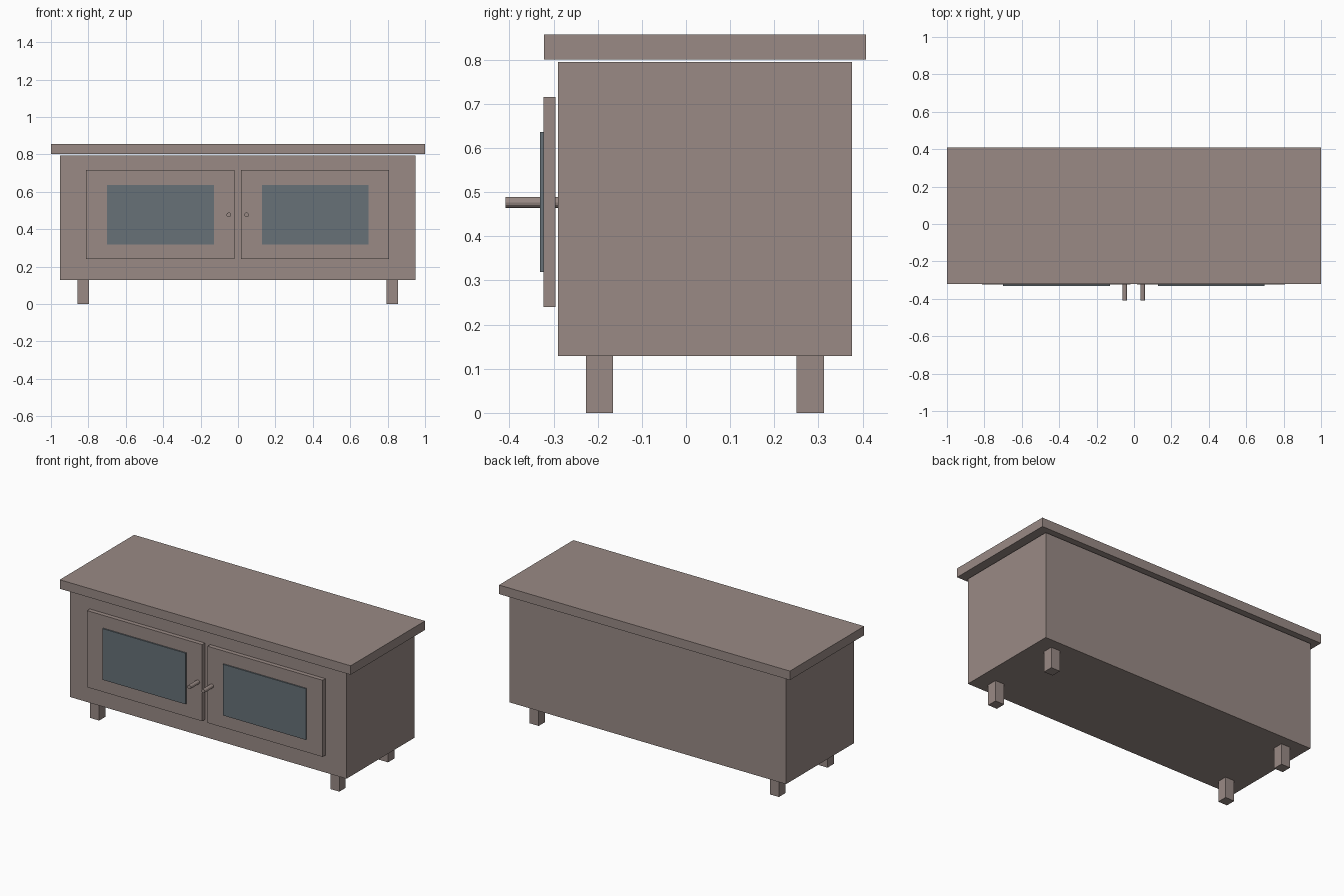
import bpy, math

if "Cube" in bpy.data.objects:
    bpy.data.objects.remove(bpy.data.objects["Cube"])


def material(name, rgb):
    m = bpy.data.materials.new(name)
    m.diffuse_color = (*rgb, 1.0)
    m.use_nodes = True
    m.node_tree.nodes["Principled BSDF"].inputs["Base Color"].default_value = m.diffuse_color
    return m


WOOD = material("grey brown wood", (0.32, 0.255, 0.235))
GLASS = material("blue grey glass", (0.135, 0.165, 0.185))


def box(name, x, y, z, mat):
    """Box from (min, max) ranges on each axis."""
    bpy.ops.mesh.primitive_cube_add(size=1)
    ob = bpy.context.object
    ob.name = name
    ob.location = [(a + b) / 2 for a, b in (x, y, z)]
    ob.scale = [b - a for a, b in (x, y, z)]
    bpy.ops.object.transform_apply(location=False, rotation=False, scale=True)
    ob.data.materials.append(mat)
    return ob


# Table top, separated from the carcass by a fine gap
box("table_top", (-1, 1), (-0.322, 0.408), (0.801, 0.857), WOOD)
box("cabinet_body", (-0.951, 0.949), (-0.29, 0.376), (0.129, 0.795), WOOD)

# Legs
for side, x in (("left", (-0.858, -0.796)), ("right", (0.794, 0.856))):
    for place, y in (("front", (-0.227, -0.165)), ("back", (0.25, 0.313))):
        box(f"{place}_{side}_leg", x, y, (0, 0.129), WOOD)

# Doors, glass panes and knobs
for side, door, pane, knob in (
    ("left", (-0.812, -0.02), (-0.70, -0.129), -0.049),
    ("right", (0.016, 0.808), (0.127, 0.698), 0.046),
):
    box(f"{side}_door", door, (-0.323, -0.296), (0.24, 0.716), WOOD)
    box(f"{side}_glass_pane", pane, (-0.331, -0.3225), (0.319, 0.637), GLASS)
    bpy.ops.mesh.primitive_cylinder_add(
        vertices=12, radius=0.0125, depth=0.119,
        location=(knob, -0.3495, 0.477), rotation=(math.pi / 2, 0, 0))
    ob = bpy.context.object
    ob.name = f"{side}_door_knob"
    ob.data.materials.append(WOOD)
